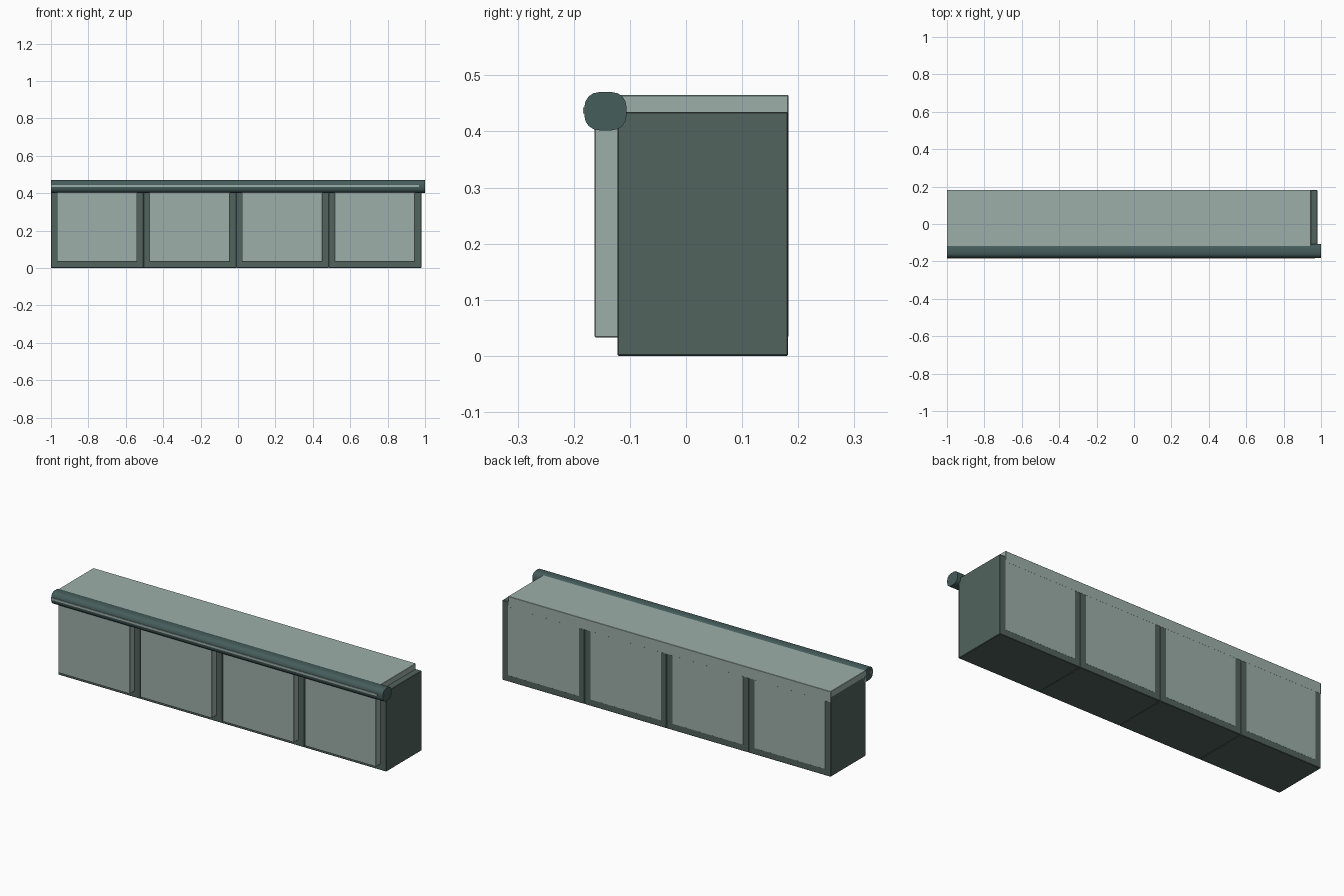
import bpy
import bmesh

if "Cube" in bpy.data.objects:
    bpy.data.objects.remove(bpy.data.objects["Cube"])


def material(name, rgb):
    m = bpy.data.materials.new(name)
    m.diffuse_color = (*rgb, 1)
    m.use_nodes = True
    m.node_tree.nodes["Principled BSDF"].inputs["Base Color"].default_value = m.diffuse_color
    return m


DARK = material("dark_green_grey", (0.085, 0.125, 0.11))
LIGHT = material("pale_green_grey", (0.34, 0.43, 0.40))
RAIL = material("rail_green", (0.06, 0.11, 0.105))


def box(name, lo, hi, mat, bevel=0.0, segments=1, along_x=False):
    """Box between two corners, optionally with bevelled edges."""
    bm = bmesh.new()
    bmesh.ops.create_cube(bm, size=1)
    for v in bm.verts:
        v.co = [lo[i] + (v.co[i] + 0.5) * (hi[i] - lo[i]) for i in range(3)]
    if bevel:
        edges = [e for e in bm.edges if not along_x
                 or abs(e.verts[0].co.x - e.verts[1].co.x) > 0.1]
        bmesh.ops.bevel(bm, geom=edges, offset=bevel, segments=segments,
                        profile=0.5, affect='EDGES')
    me = bpy.data.meshes.new(name)
    bm.to_mesh(me)
    bm.free()
    me.materials.append(mat)
    ob = bpy.data.objects.new(name, me)
    bpy.context.collection.objects.link(ob)
    return ob


# Four cabinet modules, each with a pale infill block standing proud at the front
PITCH = 0.495
for i in range(4):
    x = -1 + i * PITCH
    box(f"cabinet_{i + 1}", (x, -0.122, 0), (x + PITCH, 0.182, 0.435), DARK, 0.002)
    box(f"panel_{i + 1}", (x + 0.031, -0.163, 0.033),
        (x + 0.461, 0.1823, 0.42), LIGHT, 0.0015)

# Pale top slab, stopping short of the right end
box("top_slab", (-1, -0.122, 0.405), (0.945, 0.1825, 0.465), LIGHT, 0.0015)

# Rounded front rail with a thin trim strip along its face
rail = box("front_rail", (-1, -0.181, 0.402), (1, -0.106, 0.47), RAIL,
           0.026, 4, along_x=True)
bpy.context.view_layer.objects.active = rail
rail.select_set(True)
bpy.ops.object.shade_smooth_by_angle()
box("rail_trim", (-1, -0.184, 0.432), (0.967, -0.15, 0.443), LIGHT)
